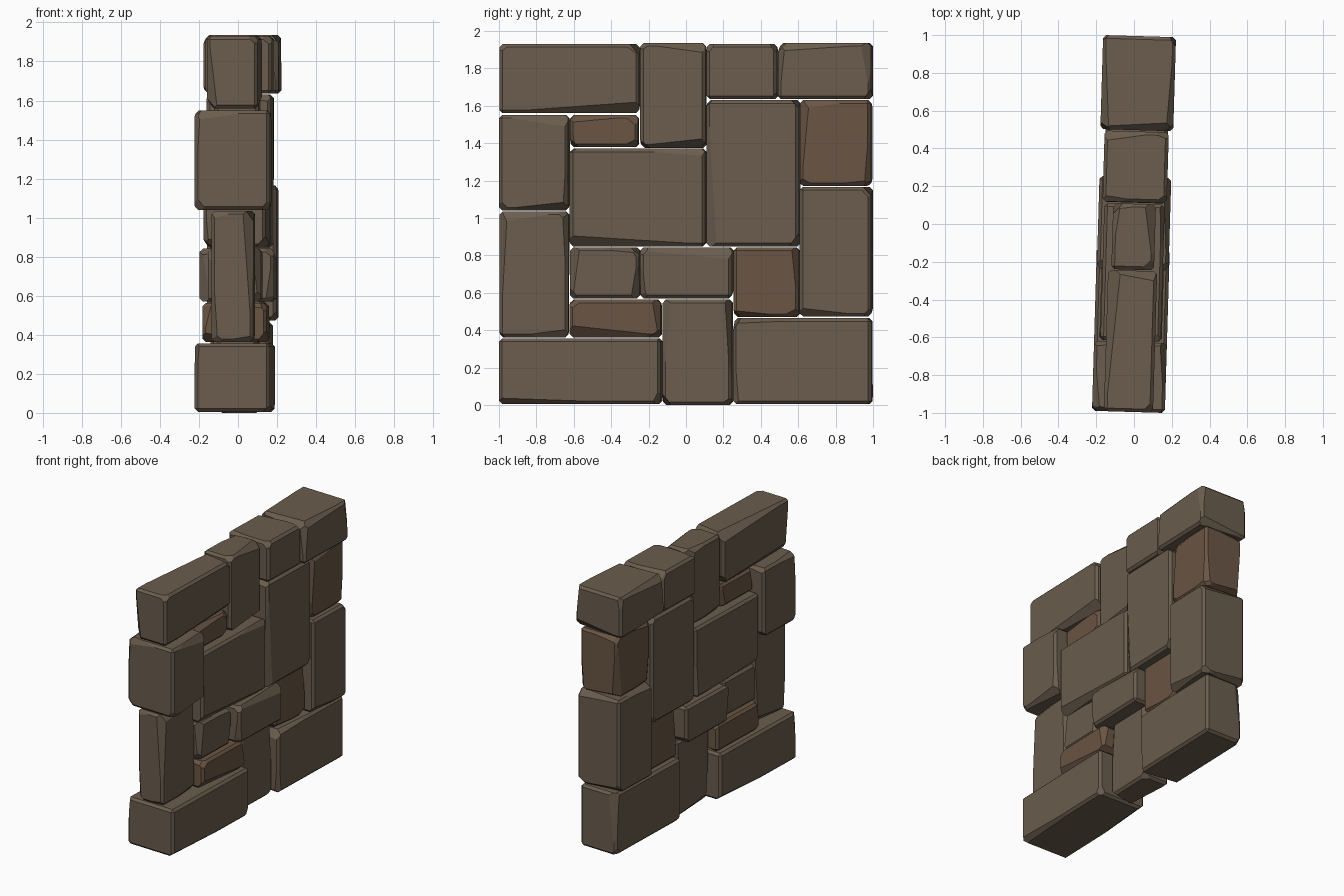
import bpy, bmesh, random
from math import radians
from mathutils import Vector, Matrix

if "Cube" in bpy.data.objects:
    bpy.data.objects.remove(bpy.data.objects["Cube"])

random.seed(7)
TURN = Matrix.Rotation(radians(-1.7), 4, 'Z')   # the wall is turned slightly


def material(name, rgb):
    m = bpy.data.materials.new(name)
    m.diffuse_color = (*rgb, 1)
    m.use_nodes = True
    m.node_tree.nodes["Principled BSDF"].inputs["Base Color"].default_value = m.diffuse_color
    return m


GREY = material("grey_stone", (0.145, 0.109, 0.075))
BROWN = material("brown_stone", (0.145, 0.092, 0.058))


def slice_off(bm, point, normal):
    """Cut away everything beyond a plane and close the hole with a flat facet."""
    geom = bm.verts[:] + bm.edges[:] + bm.faces[:]
    bmesh.ops.bisect_plane(bm, geom=geom, plane_co=point, plane_no=normal,
                           dist=1e-5, clear_outer=True)
    rim = [e for e in bm.edges if e.is_boundary]
    if rim:
        bmesh.ops.holes_fill(bm, edges=rim, sides=0)


def stone(name, half, y0, y1, z0, z1, mat):
    centre = Vector((0, (y0 + y1) / 2, (z0 + z1) / 2))
    h = Vector((half, (y1 - y0) / 2, (z1 - z0) / 2))
    bm = bmesh.new()
    bmesh.ops.create_cube(bm, size=2, matrix=Matrix.Diagonal((*h, 1)))
    # chamfered edges
    bmesh.ops.bevel(bm, geom=bm.edges[:], offset=0.017, segments=1, affect='EDGES')
    # long tilted chips along the edges
    for axis in range(3):
        a, b = [i for i in range(3) if i != axis]
        for sa in (-1, 1):
            for sb in (-1, 1):
                if random.random() < 0.45:
                    continue
                p, n = Vector(), Vector()
                p[a], p[b] = sa * (h[a] - 0.012), sb * (h[b] - 0.012)
                p[axis] = random.uniform(-0.5, 0.8) * h[axis]
                end = random.choice((-1, 1))
                p[axis] *= end
                n[a], n[b] = sa * random.uniform(0.6, 1.2), sb * random.uniform(0.6, 1.2)
                n[axis] = end * 0.018 / h[axis]
                slice_off(bm, p, n)
    # knocked-off corners
    for sx in (-1, 1):
        for sy in (-1, 1):
            for sz in (-1, 1):
                if random.random() < 0.35:
                    s = Vector((sx, sy, sz))
                    corner = Vector((sx * h.x, sy * h.y, sz * h.z))
                    n = Vector([c * random.uniform(0.5, 1.2) for c in s])
                    slice_off(bm, corner - s * 0.019, n)
    bmesh.ops.recalc_face_normals(bm, faces=bm.faces)
    bmesh.ops.transform(bm, matrix=TURN @ Matrix.Translation(centre), verts=bm.verts)
    me = bpy.data.meshes.new(name)
    bm.to_mesh(me)
    bm.free()
    me.materials.append(mat)
    bpy.context.collection.objects.link(bpy.data.objects.new(name, me))


# name, half thickness, y range, z range
STONES = [
    ("top_left_stone", 0.13, -0.995, -0.247, 1.56, 1.93, GREY),
    ("top_tall_stone", 0.113, -0.242, 0.107, 1.375, 1.935, GREY),
    ("top_small_stone", 0.17, 0.115, 0.49, 1.635, 1.93, GREY),
    ("top_right_stone", 0.193, 0.497, 0.995, 1.635, 1.935, GREY),
    ("upper_left_stone", 0.193, -0.995, -0.625, 1.04, 1.55, GREY),
    ("upper_brown_stone", 0.11, -0.618, -0.253, 1.378, 1.55, BROWN),
    ("large_centre_stone", 0.16, -0.618, 0.107, 0.848, 1.37, GREY),
    ("large_right_stone", 0.165, 0.113, 0.608, 0.848, 1.63, GREY),
    ("right_brown_stone", 0.155, 0.613, 0.993, 1.17, 1.63, BROWN),
    ("right_tall_stone", 0.178, 0.613, 0.995, 0.473, 1.165, GREY),
    ("left_tall_stone", 0.107, -0.995, -0.627, 0.362, 1.035, GREY),
    ("small_left_stone", 0.135, -0.618, -0.247, 0.57, 0.842, GREY),
    ("small_middle_stone", 0.19, -0.24, 0.25, 0.57, 0.842, GREY),
    ("middle_brown_stone", 0.12, 0.257, 0.606, 0.47, 0.842, BROWN),
    ("lower_brown_stone", 0.165, -0.618, -0.133, 0.362, 0.563, BROWN),
    ("bottom_left_stone", 0.193, -0.995, -0.13, 0.005, 0.356, GREY),
    ("bottom_tall_stone", 0.105, -0.124, 0.248, 0.0, 0.563, GREY),
    ("bottom_right_stone", 0.15, 0.256, 0.995, 0.005, 0.464, GREY),
]
for row in STONES:
    stone(*row)
